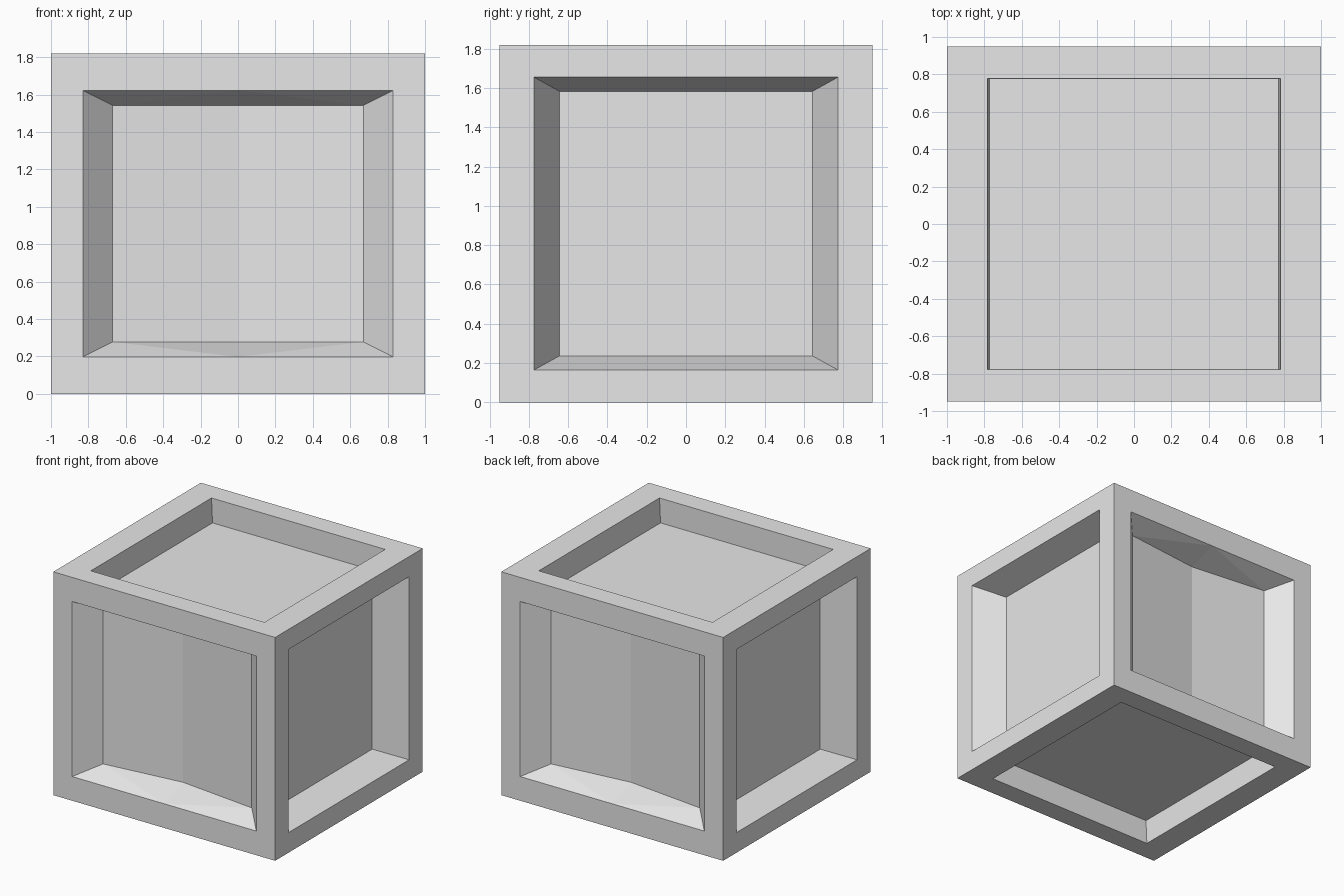
import bpy
import bmesh
from mathutils import Vector

old = bpy.data.objects.get("Cube")
if old:
    bpy.data.objects.remove(old, do_unlink=True)

# Single flat grey
GREY = (0.8, 0.8, 0.8, 1.0)
grey = bpy.data.materials.new("plain grey")
grey.use_nodes = True
grey.diffuse_color = GREY
grey.node_tree.nodes["Principled BSDF"].inputs["Base Color"].default_value = GREY

HALF = Vector((1.0, 0.95, 0.91))
X, Y, Z = (Vector(a) for a in ((1, 0, 0), (0, 1, 0), (0, 0, 1)))


def recessed_side(bm, normal, u, v, opening, panel, depth, split=True, mid_depth=None):
    """Frame, sloping walls and sunken panel for one side of the box."""
    def size(axis):
        return sum(abs(axis[i]) * HALF[i] for i in range(3))

    def loop(half, sunk, mid_sunk):
        w, h = half
        pts = [(-w, -h), (0, -h), (w, -h), (w, h), (0, h), (-w, h)]
        if not split:
            pts = [p for p in pts if p[0]]
        return [bm.verts.new(u * a + v * b + normal * (size(normal) - (sunk if a else mid_sunk))
                             + Z * HALF.z) for a, b in pts]

    mid_depth = mid_depth or depth
    outer = loop((size(u), size(v)), 0, 0)
    rim = loop(opening, 0, 0)
    base = loop(panel, depth, mid_depth)
    n = len(outer)
    for i in range(n):
        j = (i + 1) % n
        bm.faces.new((outer[i], outer[j], rim[j], rim[i]))
        if mid_depth != depth and i in (0, 3):
            # Wall beside the crease, folded towards the rim's midpoint
            bm.faces.new((rim[i], rim[j], base[i]))
            bm.faces.new((rim[j], base[j], base[i]))
        elif mid_depth != depth and i in (1, 4):
            bm.faces.new((rim[i], rim[j], base[j]))
            bm.faces.new((rim[i], base[j], base[i]))
        else:
            bm.faces.new((rim[i], rim[j], base[j], base[i]))
    # Panel, in two halves where it is split
    if split:
        bm.faces.new((base[0], base[1], base[4], base[5]))
        bm.faces.new((base[1], base[2], base[3], base[4]))
    else:
        bm.faces.new(base)


bm = bmesh.new()
for s in (-1, 1):
    # Front and back, with a shallow vertical crease in the panel
    recessed_side(bm, Y * s, X, Z, (0.83, 0.713), (0.67, 0.632), 0.17, mid_depth=0.245)
    # Left and right
    recessed_side(bm, X * s, Y, Z, (0.775, 0.746), (0.643, 0.673), 0.24, split=False)
    # Top and bottom
    recessed_side(bm, Z * s, X, Y, (0.783, 0.777), (0.773, 0.776), 0.2)

bmesh.ops.remove_doubles(bm, verts=bm.verts, dist=0.0001)
bmesh.ops.recalc_face_normals(bm, faces=bm.faces)
mesh = bpy.data.meshes.new("crate")
bm.to_mesh(mesh)
bm.free()
mesh.materials.append(grey)
crate = bpy.data.objects.new("crate", mesh)
bpy.context.collection.objects.link(crate)
